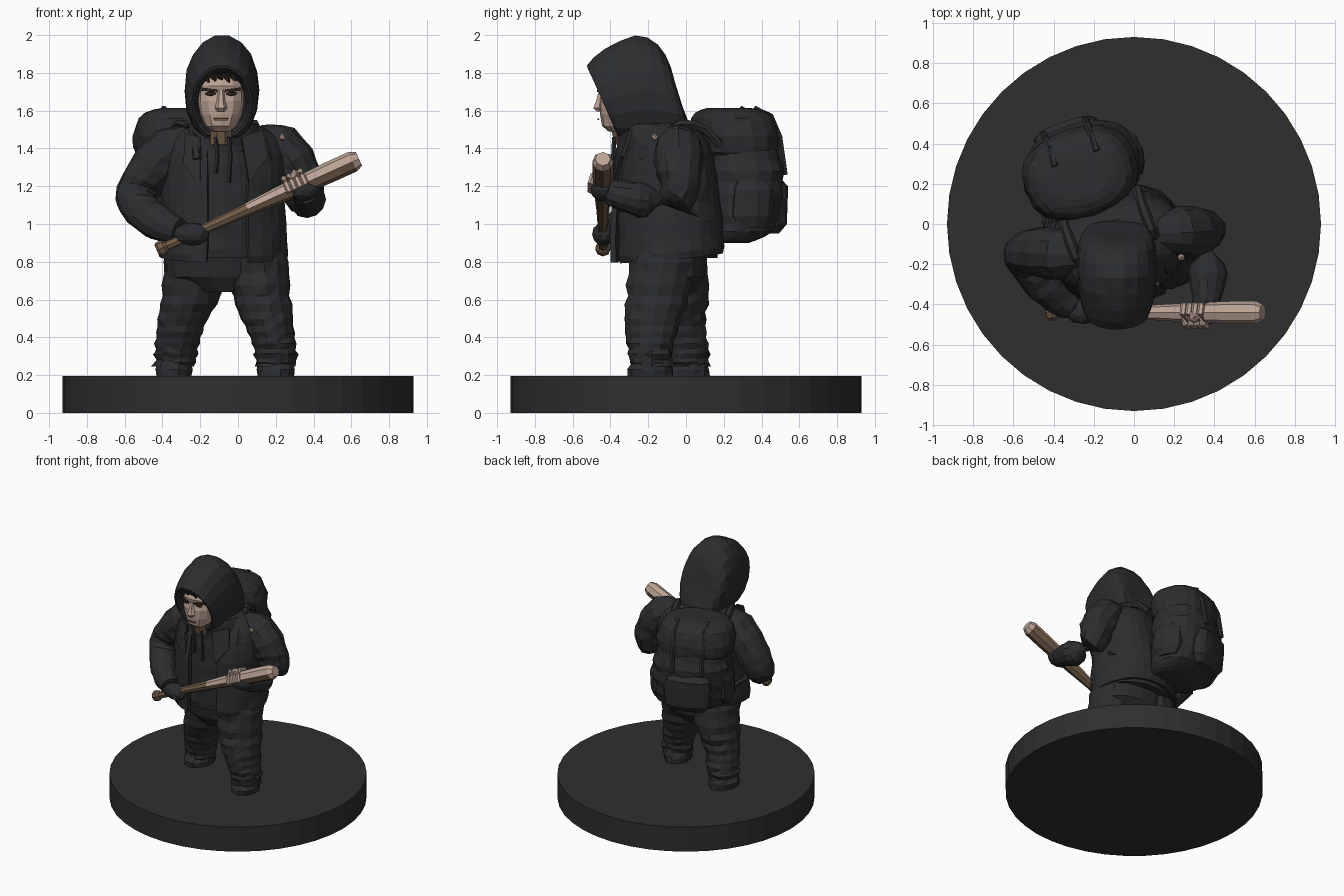
import bpy, bmesh, math, random
from mathutils import Vector as V

if "Cube" in bpy.data.objects:
    bpy.data.objects.remove(bpy.data.objects["Cube"])

random.seed(7)


def mat(name, r, g, b):
    m = bpy.data.materials.new(name)
    m.diffuse_color = (r, g, b, 1)
    m.use_nodes = True
    m.node_tree.nodes["Principled BSDF"].inputs["Base Color"].default_value = m.diffuse_color
    return m


BASE = mat("base_black", .028, .028, .028)
CLOTH = mat("dark_cloth", .025, .026, .028)
SKIN = mat("skin", .50, .36, .29)
TAN = mat("light_wood", .50, .37, .30)
BROWN = mat("brown_wood", .17, .11, .065)
HAIR = mat("hair_dark", .03, .02, .014)


def finish(name, bm, *mats):
    bmesh.ops.recalc_face_normals(bm, faces=bm.faces)
    me = bpy.data.meshes.new(name)
    bm.to_mesh(me)
    bm.free()
    for m in mats:
        me.materials.append(m)
    ob = bpy.data.objects.new(name, me)
    bpy.context.collection.objects.link(ob)
    return ob


def smooth_rings(rings, sub):
    """Catmull-Rom resampling of (centre, u, v) rings."""
    out = []
    for i in range(len(rings) - 1):
        q = [rings[max(i - 1, 0)], rings[i], rings[i + 1], rings[min(i + 2, len(rings) - 1)]]
        for k in range(sub):
            t = k / sub
            out.append(tuple(.5 * (2 * b + (c - a) * t + (2 * a - 5 * b + 4 * c - d) * t * t
                                   + (3 * b - a - 3 * c + d) * t ** 3) for a, b, c, d in zip(*q)))
    return out + [rings[-1]]


def loft(name, rings, m=CLOTH, n=16, sub=1, jit=0.0, fold=0.0, power=2.0, gap=None, caps=(1, 1)):
    """Skin closed rings; fold swells alternate rings, gap leaves an opening in degrees."""
    bm = bmesh.new()
    rows = []
    for i, (c, u, v) in enumerate(smooth_rings(rings, sub)):
        f = 1 + fold * (1 if i % 2 else -1)
        row = []
        for k in range(n):
            a = math.tau * k / n
            ca, sa = math.cos(a), math.sin(a)
            s = f * (1 + random.uniform(-jit, jit))
            x = math.copysign(abs(ca) ** (2 / power), ca) * s
            y = math.copysign(abs(sa) ** (2 / power), sa) * s
            row.append(bm.verts.new(c + u * x + v * y))
        rows.append(row)
    for r, s in zip(rows, rows[1:]):
        for k in range(n):
            if gap and gap[0] < (k + .5) * 360 / n < gap[1]:
                continue
            j = (k + 1) % n
            bm.faces.new((r[k], r[j], s[j], s[k]))
    if caps[0]:
        bm.faces.new(rows[0])
    if caps[1]:
        bm.faces.new(rows[-1])
    bmesh.ops.triangulate(bm, faces=bm.faces)
    return finish(name, bm, m)


def flat(x, y, z, rx, ry, rot=0, tilt=0):
    """Horizontal ring, turned by rot degrees; tilt raises its back."""
    a = math.radians(rot)
    return (V((x, y, z)), V((math.cos(a), math.sin(a), 0)) * rx,
            V((-math.sin(a), math.cos(a), tilt)) * ry)


def tube(path):
    """Rings square to a path of (x, y, z, radius)."""
    p = [V(q[:3]) for q in path]
    out = []
    for i, q in enumerate(path):
        t = (p[min(i + 1, len(p) - 1)] - p[max(i - 1, 0)]).normalized()
        u = t.cross(V((0, 1, 0)) if abs(t.y) < .8 else V((0, 0, 1))).normalized()
        out.append((p[i], u * q[3], t.cross(u) * q[3]))
    return out


def blob(name, c, s, m=CLOTH, level=2, jit=0.0):
    bm = bmesh.new()
    bmesh.ops.create_icosphere(bm, subdivisions=level, radius=1)
    for v in bm.verts:
        k = 1 + random.uniform(-jit, jit)
        v.co = V((c[i] + v.co[i] * s[i] * k for i in range(3)))
    return finish(name, bm, m)


def plate(name, pts, m=CLOTH, thick=.008):
    bm = bmesh.new()
    bm.faces.new([bm.verts.new(p) for p in pts])
    ob = finish(name, bm, m)
    ob.modifiers.new("thickness", 'SOLIDIFY').thickness = thick
    return ob


# Round base
loft("base", [flat(0, 0, 0, .93, .93), flat(0, 0, .195, .93, .93)], BASE, n=40)

# Trousers, cuffs and boots
loft("hips", [flat(-.07, -.09, .64, .16, .14, 10), flat(-.07, -.09, .72, .30, .19, 10),
              flat(-.07, -.1, .9, .33, .22, 10)], jit=.02)
loft("right_leg", [flat(-.21, -.07, .84, .18, .18), flat(-.25, -.05, .62, .155, .17),
                   flat(-.3, -.03, .46, .125, .135), flat(-.325, 0, .34, .115, .12),
                   flat(-.33, .01, .25, .1, .105)], n=14, sub=4, jit=.04, fold=.025)
loft("left_leg", [flat(.09, -.11, .84, .175, .18), flat(.125, -.15, .62, .155, .17),
                  flat(.165, -.18, .46, .13, .145), flat(.195, -.19, .34, .11, .12),
                  flat(.2, -.19, .25, .1, .105)], n=14, sub=4, jit=.04, fold=.025)
for side, x, y, r in (("right", -.34, 0, -12), ("left", .2, -.19, 12)):
    loft(side + "_boot", [flat(x, y, .19, .095, .125, r), flat(x, y, .23, .1, .125, r),
                          flat(x, y + .01, .28, .09, .1, r), flat(x, y + .02, .33, .08, .08, r)],
         n=12, jit=.04)
    loft(side + "_cuff", [flat(x, y + .01, .245, .115, .115), flat(x, y + .01, .28, .1, .105),
                          flat(x, y + .01, .31, .112, .115), flat(x, y + .01, .34, .09, .1)],
         n=14, jit=.1)

# Sweater and open jacket
T = 20
loft("sweater", [flat(-.07, -.09, .82, .31, .25, T), flat(-.07, -.1, 1.0, .31, .255, T),
                 flat(-.07, -.12, 1.25, .3, .235, T), flat(-.08, -.14, 1.42, .25, .2, T),
                 flat(-.08, -.16, 1.5, .15, .15, T)], n=20, sub=3, jit=.012, fold=.008)
jacket = loft("jacket", [flat(-.08, -.1, .82, .345, .285, T, .1), flat(-.08, -.1, .92, .34, .29, T, .08),
                         flat(-.08, -.11, 1.12, .33, .275, T), flat(-.07, -.11, 1.3, .335, .25, T),
                         flat(-.07, -.11, 1.43, .31, .21, T), flat(-.075, -.12, 1.51, .22, .16, T),
                         flat(-.08, -.13, 1.54, .14, .13, T)],
              n=30, sub=2, jit=.015, fold=.006, power=2.2, gap=(234, 282), caps=(0, 0))
jacket.modifiers.new("thickness", 'SOLIDIFY').thickness = .03
plate("right_lapel", [(-.2, -.36, 1.46), (-.28, -.33, 1.48), (-.29, -.37, 1.32), (-.2, -.385, 1.2)], thick=.02)
plate("left_lapel", [(.02, -.36, 1.46), (.13, -.3, 1.5), (.16, -.345, 1.36), (.06, -.385, 1.22)], thick=.02)
for x, z in ((-.12, 1.27), (-.05, 1.22)):
    loft("drawstring", tube([(x, -.38, 1.46, .012), (x + .01, -.385, 1.36, .012), (x, -.375, z, .012)]), n=5)

# Sleeves
loft("right_sleeve", tube([(-.22, -.15, 1.44, .09), (-.36, -.15, 1.39, .125), (-.47, -.14, 1.26, .125),
                           (-.54, -.15, 1.13, .11), (-.47, -.27, 1.04, .1), (-.37, -.37, .98, .085),
                           (-.31, -.41, .96, .07)]), n=12, sub=3, jit=.04, fold=.02)
loft("left_sleeve", tube([(.1, -.05, 1.45, .08), (.22, -.04, 1.41, .12), (.31, -.04, 1.28, .125),
                          (.355, -.06, 1.13, .1), (.365, -.2, 1.12, .085), (.365, -.33, 1.15, .08),
                          (.355, -.41, 1.17, .065)]), n=12, sub=3, jit=.04, fold=.02)
blob("sleeve_button", (.235, -.165, 1.46), (.02, .02, .02), TAN, 1)

# Wooden bat: pale upper barrel, brown handle and underside
A, B = V((-.43, -.44, .86)), V((.64, -.44, 1.345))
bat = loft("bat", tube([(*A.lerp(B, t), r) for t, r in
                        ((0, .03), (.01, .04), (.035, .04), (.05, .026), (.25, .027), (.45, .035),
                         (.65, .048), (.85, .056), (.97, .056), (1, .04))]), BROWN, n=8)
bat.data.materials.append(TAN)
for f in bat.data.polygons:
    if f.center.x > .05 and f.normal.z > -.1 or f.center.x > .62:
        f.material_index = 1

# Gloved hands with bare fingers on the upper hand
blob("right_glove", (-.245, -.435, .945), (.095, .065, .062), jit=.06)
blob("left_glove", (.345, -.44, 1.18), (.085, .065, .06), jit=.06)
D = (B - A).normalized()
for i in range(4):
    c = A.lerp(B, .655 + i * .027)
    up = V((-D.z, 0, D.x))
    pts = [c + up * (.068 * math.cos(a)) + V((0, -.068 * math.sin(a), 0)) for a in (-.7, .1, .9, 1.7)]
    loft("finger", tube([(*p, .017) for p in pts]), SKIN, n=6)
blob("thumb", (.30, -.46, 1.255), (.03, .035, .035), SKIN, 1)

# Hood: rings given by top point, bottom point and half width
rings = []
for ty, tz, by, bz, w in ((-.38, 1.78, -.28, 1.5, .125), (-.49, 1.815, -.345, 1.485, .135),
                          (-.525, 1.84, -.355, 1.45, .16), (-.43, 1.93, -.31, 1.42, .185),
                          (-.27, 2.0, -.2, 1.42, .197), (-.15, 1.955, -.05, 1.42, .192),
                          (-.08, 1.83, .02, 1.45, .155), (-.05, 1.7, .01, 1.55, .07)):
    rings.append((V((-.085, (ty + by) / 2, (tz + bz) / 2)), V((w, 0, 0)),
                  V((0, (ty - by) / 2, (tz - bz) / 2))))
loft("hood", rings, n=18, sub=2, jit=.012, power=2.1, caps=(0, 1))
loft("hood_collar", [flat(-.08, -.15, 1.38, .22, .2, T), flat(-.08, -.16, 1.45, .22, .2, 10),
                     flat(-.08, -.17, 1.53, .18, .19)], n=16, sub=2, jit=.03)

# Face
X = -.09
loft("face", [flat(X, -.34, 1.49, .05, .07), flat(X, -.345, 1.52, .085, .1), flat(X, -.345, 1.58, .11, .11),
              flat(X, -.345, 1.65, .122, .115), flat(X, -.345, 1.69, .122, .105),
              flat(X, -.345, 1.73, .12, .115), flat(X, -.34, 1.8, .09, .09)], SKIN, n=12, power=2.3)
loft("neck", [flat(X, -.31, 1.42, .07, .07), flat(X, -.32, 1.5, .07, .08)], BROWN, n=10)
loft("nose", [flat(X, -.46, 1.595, .02, .015), flat(X, -.46, 1.615, .033, .035),
              flat(X, -.455, 1.65, .022, .025), flat(X, -.45, 1.71, .016, .012)], SKIN, n=6)
plate("mouth", [(X - .04, -.46, 1.56), (X + .04, -.46, 1.56), (X + .035, -.459, 1.55), (X - .035, -.459, 1.55)], BROWN)
for s in (-1, 1):
    blob("eye", (X + s * .055, -.444, 1.69), (.034, .012, .013), HAIR, 1)
    plate("eyebrow", [(X + s * .02, -.465, 1.712), (X + s * .1, -.435, 1.722),
                      (X + s * .1, -.435, 1.705), (X + s * .02, -.465, 1.7)], HAIR)
for i in range(6):
    x = X - .09 + i * .036
    loft("hair_lock", tube([(x, -.42, 1.81, .022), (x + .01, -.465, 1.785, .02),
                            (x + .025, -.455, 1.75 + .008 * (i % 3), .006)]), HAIR, n=5)

# Backpack body, lid, pockets and straps
loft("backpack_body", [flat(-.2, .21, .9, .18, .11, T), flat(-.23, .25, .96, .26, .19, T),
                       flat(-.25, .27, 1.1, .285, .21, T), flat(-.26, .28, 1.28, .285, .22, T),
                       flat(-.26, .27, 1.42, .25, .19, T)], n=20, sub=3, jit=.025, fold=.015, power=2.4)
loft("backpack_lid", [flat(-.27, .26, 1.36, .26, .2, T), flat(-.27, .26, 1.41, .285, .22, T),
                      flat(-.27, .25, 1.52, .275, .215, T), flat(-.265, .24, 1.59, .23, .18, T),
                      flat(-.26, .23, 1.615, .14, .1, T)], n=20, sub=2, jit=.02, fold=.01, power=2.4)
loft("rear_pocket", [flat(-.315, .42, .95, .13, .05, T), flat(-.32, .43, 1.0, .17, .075, T),
                     flat(-.325, .435, 1.14, .18, .075, T), flat(-.325, .43, 1.2, .17, .085, T),
                     flat(-.32, .42, 1.25, .14, .05, T)], n=14, jit=.04, power=2.8)
ca, sa = math.cos(math.radians(T)), math.sin(math.radians(T))
for s in (-1, 1):
    cx, cy = -.25 + s * .25 * ca, .27 + s * .25 * sa
    loft("side_pocket", [flat(cx, cy, .98, .04, .08, T), flat(cx, cy, 1.04, .06, .12, T),
                         flat(cx, cy, 1.18, .06, .12, T), flat(cx, cy, 1.23, .035, .09, T)], n=10, jit=.06)
    px, py = -.26 + s * .11 * ca, .25 + s * .11 * sa
    loft("lid_strap", tube([(px - q * sa, py + q * ca, z, .018) for q, z in
                            ((.08, 1.61), (.17, 1.57), (.22, 1.46), (.235, 1.36), (.25, 1.26))]), n=6)
    qx, qy = -.1 + s * .2 * ca, -.1 + s * .2 * sa
    loft("shoulder_strap", tube([(qx - q * sa, qy + q * ca, z, .025) for q, z in
                                 ((-.21, 1.34), (-.15, 1.46), (0, 1.53), (.14, 1.5), (.22, 1.42))]), n=6, sub=2)
    loft("lower_strap", tube([(qx - q * sa + s * d * ca, qy + q * ca + s * d * sa, z, .018) for q, d, z in
                              ((.2, .03, .98), (.1, .12, 1.02), (-.02, .15, 1.08))]), n=5)
